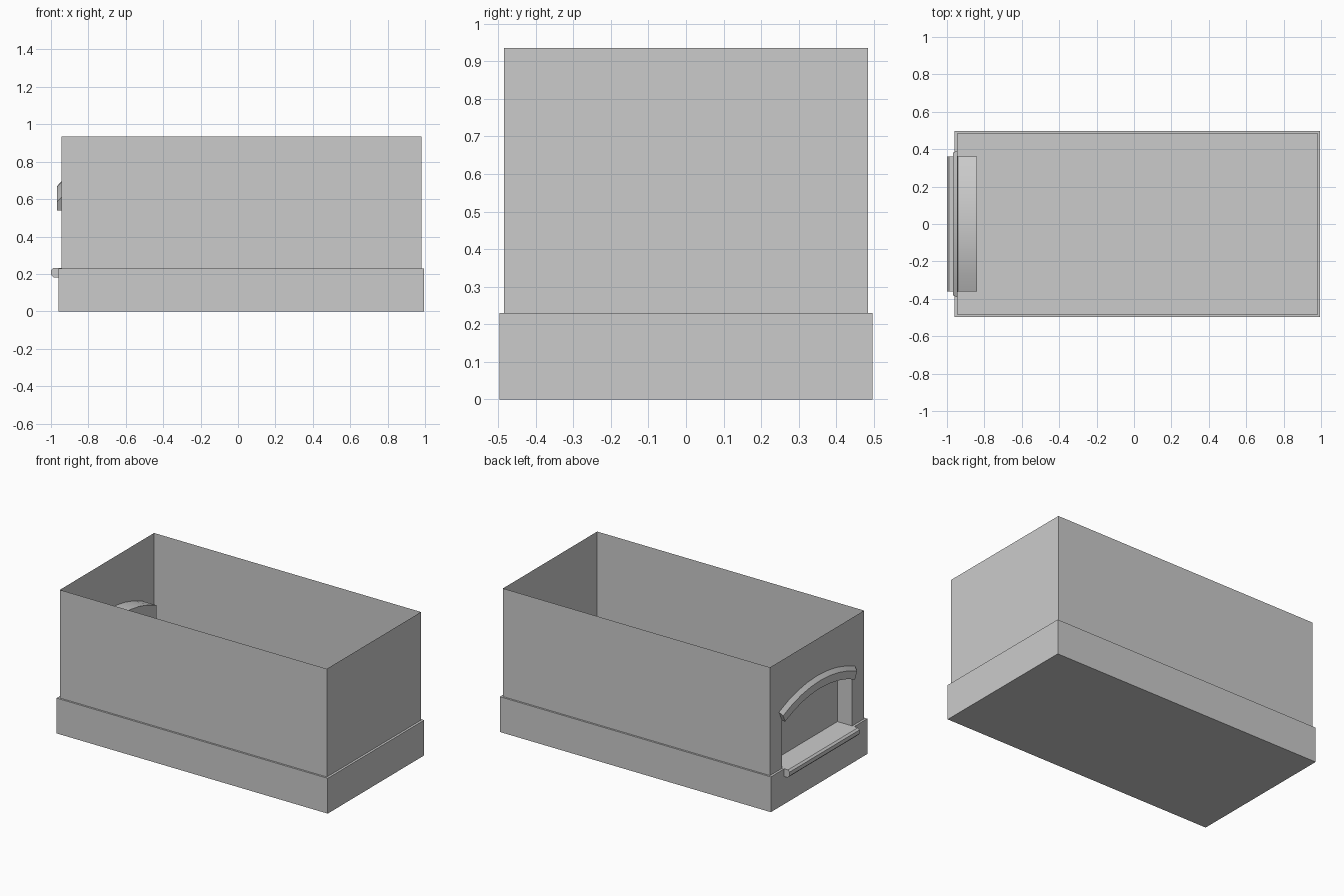
import bpy
import math

if "Cube" in bpy.data.objects:
    bpy.data.objects.remove(bpy.data.objects["Cube"])

# Main dimensions
X0, X1, Y, TOP = -0.945, 0.98, 0.485, 0.935
BAND_TOP = 0.23
W, BACK = 0.36, -0.84            # niche half width and back plane
R, CZ = 0.85, -0.23              # arch radius and centre height
A = math.asin(W / R)
SEG = 8


def make(name, verts, faces, smooth=False):
    mesh = bpy.data.meshes.new(name)
    mesh.from_pydata(verts, [], faces)
    mesh.update()
    ob = bpy.data.objects.new(name, mesh)
    bpy.context.collection.objects.link(ob)
    if smooth:
        bpy.context.view_layer.objects.active = ob
        ob.select_set(True)
        bpy.ops.object.shade_smooth_by_angle(angle=math.radians(30))
        ob.select_set(False)
    return ob


def arc(r):
    """Arch points (y, z) from -y to +y."""
    angles = [-A + 2 * A * i / SEG for i in range(SEG + 1)]
    return [(r * math.sin(a), CZ + r * math.cos(a)) for a in angles]


def sweep(name, rings, smooth=False):
    """Skin closed cross-sections and cap both ends."""
    n = len(rings[0])
    verts = [p for ring in rings for p in ring]
    faces = [(k * n + i, k * n + (i + 1) % n, (k + 1) * n + (i + 1) % n, (k + 1) * n + i)
             for k in range(len(rings) - 1) for i in range(n)]
    last = (len(rings) - 1) * n
    faces += [tuple(reversed(range(n))), tuple(range(last, last + n))]
    return make(name, verts, faces, smooth)


# Thin room shell: floor, three plain walls, open top
lo = [(X0, -Y, 0), (X1, -Y, 0), (X1, Y, 0), (X0, Y, 0)]
hi = [(x, y, TOP) for x, y, z in lo]
make("room_shell", lo + hi,
     [(3, 2, 1, 0), (0, 1, 5, 4), (1, 2, 6, 5), (2, 3, 7, 6)])

# Wall with the arched opening
lower = [(X0, Y, 0), (X0, -Y, 0), (X0, -Y, BAND_TOP), (X0, -W, BAND_TOP),
         (X0, W, BAND_TOP), (X0, Y, BAND_TOP)]
notch = [(X0, y, z) for y, z in arc(R)]
upper = ([lower[5], lower[4]] + notch[::-1] + [lower[3], lower[2]]
         + [(X0, -Y, TOP), (X0, Y, TOP)])
make("opening_wall", lower + upper,
     [tuple(range(6)), tuple(range(6, 6 + len(upper)))])

# Recessed niche behind the opening: sides, arched roof and back
outline = [(-W, BAND_TOP)] + arc(R) + [(W, BAND_TOP)]
n = len(outline)
make("niche", [(x, y, z) for x in (X0, BACK) for y, z in outline],
     [(i, i + 1, n + i + 1, n + i) for i in range(n - 1)] + [tuple(range(n, 2 * n))],
     smooth=True)

# Base band wrapped around the walls
bx0, bx1, by = -0.96, 0.995, 0.497
inner = [(X0, -Y), (X1, -Y), (X1, Y), (X0, Y)]
outer = [(bx0, -by), (bx1, -by), (bx1, by), (bx0, by)]
verts = [(x, y, z) for z in (0, BAND_TOP) for ring in (outer, inner) for x, y in ring]
faces = []
for i in range(4):
    j = (i + 1) % 4
    faces += [(i, j, 8 + j, 8 + i), (8 + i, 8 + j, 12 + j, 12 + i),
              (j, i, 4 + i, 4 + j)]
make("base_band", verts, faces)

# Arched trim over the opening, with a chamfered outer edge
section = [(-0.942, R), (-0.967, R), (-0.967, R + 0.05), (-0.945, R + 0.075)]
arcs = [(x, arc(r)) for x, r in section]
sweep("arch_trim", [[(x, pts[i][0], pts[i][1]) for x, pts in arcs]
                    for i in range(SEG + 1)], smooth=True)

# Shelf at the foot of the niche with a softened nose
nose = [(BACK, 0.231), (-0.988, 0.231), (-1.0, 0.22), (-1.0, 0.195),
        (-0.985, 0.18), (BACK, 0.18)]
sweep("shelf", [[(x, y, z) for x, z in nose] for y in (W, -W)])
